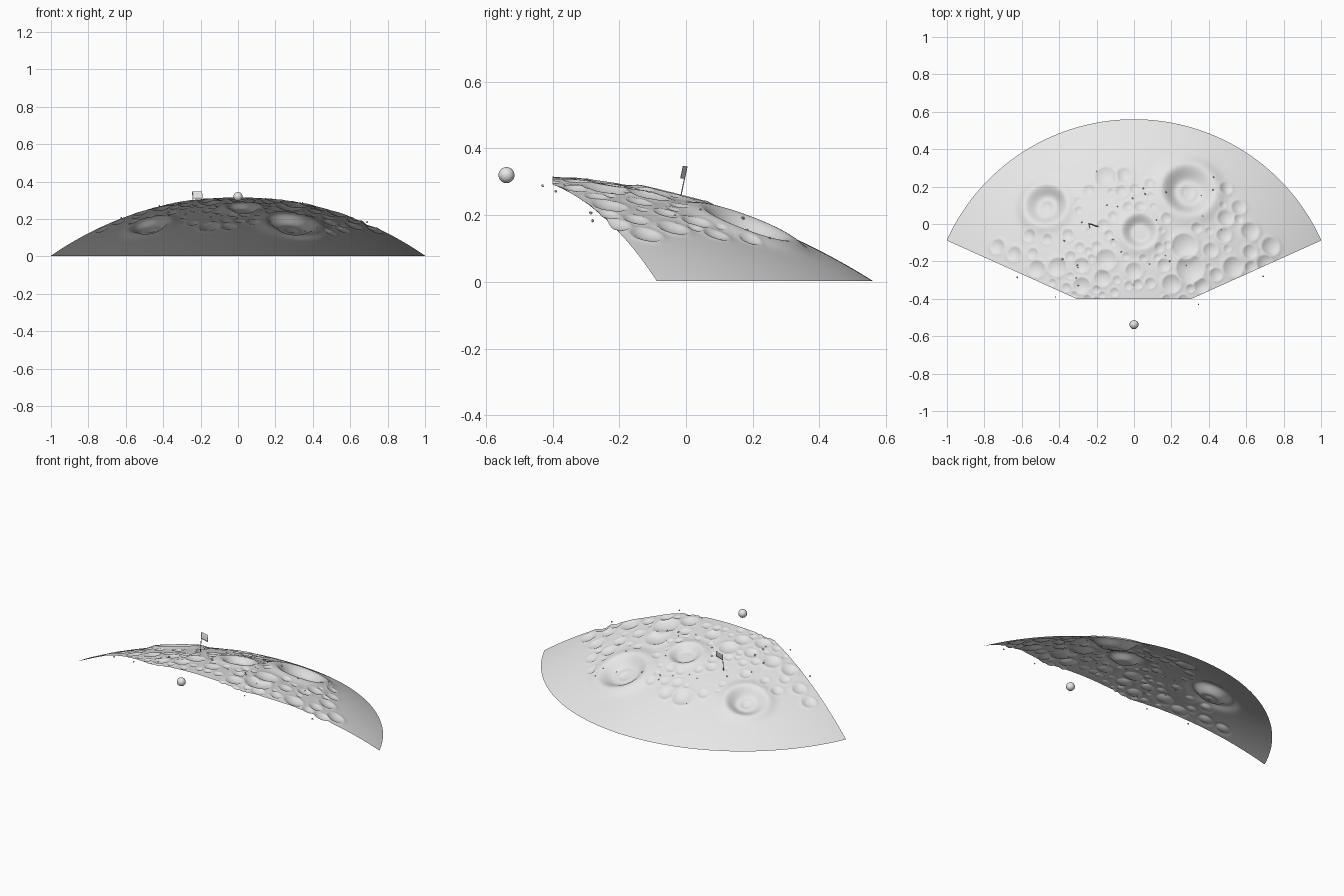
import bpy, bmesh, math, random
from mathutils import Vector

if "Cube" in bpy.data.objects:
    bpy.data.objects.remove(bpy.data.objects["Cube"])
random.seed(7)

# Shell is a sector of a large sphere
RADIUS = 2.06
POLE = Vector((0, -0.538, 0.32))
CENTRE = POLE - Vector((0, 0, RADIUS))
RIM = 1.098
HALF_ANGLE = math.radians(65.8)
FRONT_CUT = 0.138

grey = bpy.data.materials.new("pale_grey")
grey.use_nodes = True
grey.diffuse_color = (0.8, 0.8, 0.8, 1)
grey.node_tree.nodes["Principled BSDF"].inputs["Base Color"].default_value = (0.8, 0.8, 0.8, 1)


def on_sphere(x, y):
    flat = (x - POLE.x) ** 2 + (y - POLE.y) ** 2
    return Vector((x, y, CENTRE.z + math.sqrt(RADIUS ** 2 - flat)))


def finish(bm, name, smooth=True):
    mesh = bpy.data.meshes.new(name)
    bm.to_mesh(mesh)
    bm.free()
    for face in mesh.polygons:
        face.use_smooth = smooth
    mesh.materials.append(grey)
    obj = bpy.data.objects.new(name, mesh)
    bpy.context.collection.objects.link(obj)
    return obj


def smoothstep(a, b, t):
    t = min(max((t - a) / (b - a), 0), 1)
    return t * t * (3 - 2 * t)


# Craters: x, y, radius
CRATERS = [
    (.29, .18, .15), (-.47, .1, .12), (.03, -.04, .1), (.27, -.12, .07), (.3, -.24, .075),
    (0, -.25, .045), (-.15, -.19, .055), (-.05, .26, .045), (-.15, .25, .06), (.56, .09, .04),
    (.49, .03, .045), (.48, -.06, .04), (.62, -.04, .05), (.73, -.12, .05), (.7, -.21, .045),
    (.53, -.23, .055), (.62, -.15, .04), (.41, -.14, .04), (.49, .19, .035), (-.73, -.12, .04),
    (-.64, -.16, .04), (-.41, -.23, .05), (-.52, -.24, .045), (-.28, -.33, .045),
    (-.17, -.29, .045), (-.28, -.22, .04), (.2, -.32, .05), (.36, -.33, .04), (.16, -.22, .035),
    (.44, -.27, .035),
]
# Smaller scattered pits fill the gaps
for _ in range(400):
    angle = random.uniform(-1, 1) * HALF_ANGLE
    dist = random.uniform(0.2, 0.83)
    x, y = dist * math.sin(angle), POLE.y + dist * math.cos(angle)
    r = random.uniform(0.018, 0.034)
    clear = all(math.hypot(x - c[0], y - c[1]) > 0.95 * (r + c[2]) for c in CRATERS)
    if clear and y < 0.25 and len(CRATERS) < 85:
        CRATERS.append((x, y, r))
craters = [(on_sphere(x, y), r) for x, y, r in CRATERS]


def relief(p):
    height = 0
    for centre, r in craters:
        t = (p - centre).length / r
        if t > 1.8:
            continue
        big = r > 0.09
        rim = r * (0.1 if big else 0.06)
        depth = r * (0.22 if big else 0.2)
        if t < 1:
            wall = smoothstep(0.4, 1, t) if big else t * t
            height += rim - (rim + depth) * (1 - wall)
            if r > 0.11:
                height -= 0.006 * (1 - smoothstep(0.1, 0.3, t))
        else:
            height += rim * math.exp(-((t - 1) / 0.3) ** 2)
    return height


# Cratered ground
bm = bmesh.new()
bmesh.ops.create_grid(bm, x_segments=300, y_segments=170, size=0.5)
for v in bm.verts:
    angle = v.co.x * 2 * HALF_ANGLE
    inner = FRONT_CUT / math.cos(angle)
    dist = inner + (v.co.y + 0.5) * (RIM - inner)
    p = on_sphere(dist * math.sin(angle), POLE.y + dist * math.cos(angle))
    v.co = p + (p - CENTRE).normalized() * relief(p)
bmesh.ops.recalc_face_normals(bm, faces=bm.faces)
if sum(f.normal.z for f in bm.faces) < 0:
    bmesh.ops.reverse_faces(bm, faces=bm.faces)
finish(bm, "cratered_ground")

# Small ball floating at the pole
bm = bmesh.new()
bmesh.ops.create_uvsphere(bm, u_segments=32, v_segments=16, radius=0.024)
bmesh.ops.translate(bm, verts=bm.verts, vec=POLE)
finish(bm, "floating_ball")

# Loose rocks, a few hovering just past the front edges
rocks = [(-.625, -.285), (-.42, -.39), (.69, -.28), (.345, -.43), (.05, .19), (.06, .16),
         (-.2, .28), (-.28, .01), (-.3, -.23), (.12, .02), (.42, .18), (.19, -.2)]
for _ in range(18):
    rocks.append((random.uniform(-0.4, 0.5), random.uniform(-0.35, 0.28)))
bm = bmesh.new()
for x, y in rocks:
    made = bmesh.ops.create_icosphere(bm, subdivisions=1, radius=random.uniform(0.003, 0.006))
    spot = on_sphere(x, y)
    spot += (spot - CENTRE).normalized() * relief(spot)
    for v in made["verts"]:
        v.co = v.co * random.uniform(0.8, 1.2) + spot
finish(bm, "loose_rocks", smooth=False)

# Flag pole
foot, tip = Vector((-0.236, -0.02, 0.235)), Vector((-0.244, 0.003, 0.346))
axis = tip - foot
bm = bmesh.new()
bmesh.ops.create_cone(bm, cap_ends=True, segments=10, radius1=0.0018, radius2=0.0018,
                      depth=axis.length)
bmesh.ops.rotate(bm, verts=bm.verts, matrix=axis.to_track_quat('Z', 'Y').to_matrix())
bmesh.ops.translate(bm, verts=bm.verts, vec=(foot + tip) / 2)
finish(bm, "flag_pole")

# Flag cloth with a slight ripple
across = Vector((0.052, -0.012, 0.002))
down = axis.normalized() * -0.038
bm = bmesh.new()
bmesh.ops.create_grid(bm, x_segments=12, y_segments=4, size=0.5)
for v in bm.verts:
    u, w = v.co.x + 0.5, 0.5 - v.co.y
    v.co = tip + across * u + down * w + Vector((0, 0.002 * math.sin(u * 6), 0))
cloth = finish(bm, "flag_cloth")
solid = cloth.modifiers.new("thickness", 'SOLIDIFY')
solid.thickness = 0.001
